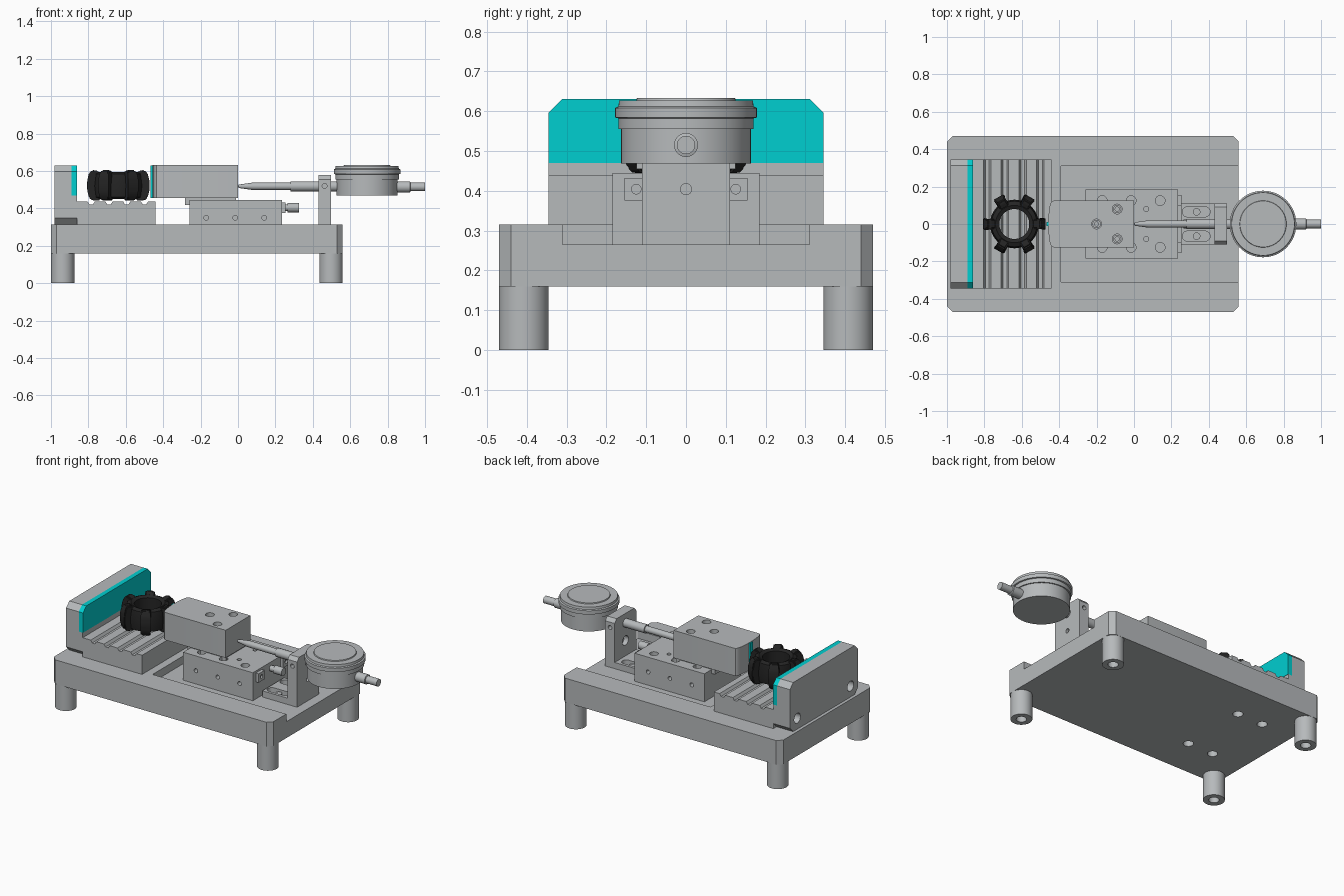
import bpy, bmesh, math
from mathutils import Matrix, Vector

cube = bpy.data.objects.get("Cube")
if cube:
    bpy.data.objects.remove(cube, do_unlink=True)


def material(name, rgb):
    m = bpy.data.materials.new(name)
    m.use_nodes = True
    m.diffuse_color = (*rgb, 1)
    m.node_tree.nodes["Principled BSDF"].inputs["Base Color"].default_value = (*rgb, 1)
    return m


STEEL = material("steel grey", (0.47, 0.49, 0.50))
CYAN = material("cyan pad", (0.0, 0.62, 0.63))
RUBBER = material("black rubber", (0.018, 0.018, 0.018))
AXES = {"X": Matrix.Rotation(math.pi / 2, 4, "Y"),
        "Y": Matrix.Rotation(math.pi / 2, 4, "X"), "Z": Matrix()}


def finish(bm, name, mat):
    bmesh.ops.recalc_face_normals(bm, faces=bm.faces)
    me = bpy.data.meshes.new(name)
    bm.to_mesh(me)
    bm.free()
    ob = bpy.data.objects.new(name, me)
    bpy.context.collection.objects.link(ob)
    if mat:
        me.materials.append(mat)
    return ob


def prism(name, pts, axis, lo, hi, mat=STEEL):
    """Extrude a 2D outline along an axis; X uses (y, z), Y uses (x, z), Z uses (x, y)."""
    put = {"X": lambda p, d: (d, *p), "Y": lambda p, d: (p[0], d, p[1]),
           "Z": lambda p, d: (*p, d)}[axis]
    bm = bmesh.new()
    face = bm.faces.new([bm.verts.new(put(p, lo)) for p in pts])
    new = bmesh.ops.extrude_face_region(bm, geom=[face])["geom"]
    move = Vector(put((0, 0), hi - lo))
    bmesh.ops.translate(bm, vec=move, verts=[v for v in new if isinstance(v, bmesh.types.BMVert)])
    return finish(bm, name, mat)


def box(name, x, y, z, mat=STEEL):
    return prism(name, [(x[0], y[0]), (x[1], y[0]), (x[1], y[1]), (x[0], y[1])], "Z", *z, mat)


def smooth(ob, angle=35):
    bpy.ops.object.select_all(action="DESELECT")
    ob.select_set(True)
    bpy.context.view_layer.objects.active = ob
    bpy.ops.object.shade_smooth_by_angle(angle=math.radians(angle))


def lathe(name, profile, center, axis="Z", mat=STEEL, sides=48):
    """Spin (radius, height) points around an axis; radius 0 ends close the shape."""
    bm = bmesh.new()
    vs = [bm.verts.new((r, 0, h)) for r, h in profile]
    edges = [bm.edges.new(e) for e in zip(vs, vs[1:])]
    bmesh.ops.spin(bm, geom=vs + edges, axis=(0, 0, 1), cent=(0, 0, 0),
                   angle=math.tau, steps=sides, use_duplicate=False)
    bmesh.ops.remove_doubles(bm, verts=bm.verts, dist=1e-5)
    bmesh.ops.transform(bm, matrix=Matrix.Translation(center) @ AXES[axis], verts=bm.verts)
    ob = finish(bm, name, mat)
    if mat:
        smooth(ob)
    return ob


def hole(center, r, depth, axis="Z"):
    """Cylinder cutter centred on a point, with half length depth."""
    return lathe("cutter", [(0, -depth), (r, -depth), (r, depth), (0, depth)],
                 center, axis, None, 24)


def cut(ob, cutters):
    bpy.context.view_layer.objects.active = ob
    for c in cutters:
        mod = ob.modifiers.new("cut", "BOOLEAN")
        mod.object, mod.operation, mod.solver = c, "DIFFERENCE", "EXACT"
        bpy.ops.object.modifier_apply(modifier=mod.name)
        bpy.data.objects.remove(c, do_unlink=True)
    smooth(ob, 25)


def chamfered(x0, x1, y0, y1, c):
    return [(x0 + c, y0), (x1 - c, y0), (x1, y0 + c), (x1, y1 - c),
            (x1 - c, y1), (x0 + c, y1), (x0, y1 - c), (x0, y0 + c)]


# Base plate with a long open recess and mounting holes underneath
base = prism("base_plate", chamfered(-1, 0.56, -0.47, 0.47, 0.03), "Z", 0.16, 0.315)
cut(base, [box("cutter", (-0.39, 0.7), (-0.31, 0.31), (0.265, 0.4), None)]
    + [hole((x, y, 0.16), 0.03, 0.08) for x in (-0.77, -0.59) for y in (-0.22, 0.22)])

# Four hollow feet
for x, side in ((-0.9375, "left"), (0.4975, "right")):
    for y, end in ((-0.4075, "front"), (0.4075, "back")):
        lathe(f"foot_{end}_{side}", [(0, 0.05), (0.03, 0.05), (0.03, 0), (0.0625, 0),
                                     (0.0625, 0.16), (0, 0.16)], (x, y, 0))

# Fixed jaw: chamfered wall, grooved bed and cyan facing
wall = prism("jaw_wall", chamfered(-0.345, 0.345, 0.315, 0.63, 0.033), "X", -0.98, -0.89)
cut(wall, [hole((-0.98, y, 0.385), 0.032, 0.05, "X") for y in (-0.27, 0.27)])
lower = [(-0.312, 0.315), (0.312, 0.315), (0.345, 0.348), (0.345, 0.47),
         (-0.345, 0.47), (-0.345, 0.348)]
prism("jaw_wall_foot", lower, "X", -0.89, -0.862)
facing = [(-0.345, 0.47), (0.345, 0.47), (0.345, 0.597), (0.312, 0.63),
          (-0.312, 0.63), (-0.345, 0.597)]
prism("jaw_facing", facing, "X", -0.89, -0.86, CYAN)
bed = [(-0.862, 0.315), (-0.44, 0.315), (-0.44, 0.438)]
for x in (-0.50, -0.595, -0.69, -0.785):
    bed += [(x + 0.02, 0.438), (x + 0.01, 0.422), (x - 0.01, 0.422), (x - 0.02, 0.438)]
prism("jaw_bed", bed + [(-0.862, 0.438)], "Y", -0.345, 0.345)

# Lobed rubber wheel clamped between the jaws
WX = -0.64
lathe("wheel_ring", [(0.08, 0.46), (0.1, 0.45), (0.122, 0.46), (0.13, 0.52), (0.122, 0.585),
                     (0.1, 0.595), (0.08, 0.585), (0.08, 0.46)], (WX, 0, 0), mat=RUBBER)
lobe = [(0.095, 0.442), (0.14, 0.442), (0.157, 0.458), (0.167, 0.5), (0.167, 0.545),
        (0.157, 0.588), (0.14, 0.605), (0.11, 0.602), (0.095, 0.585)]
for i in range(6):
    ob = prism(f"wheel_lobe_{i + 1}", lobe, "Y", -0.036, 0.036, RUBBER)
    bm = bmesh.new()
    bm.from_mesh(ob.data)
    for v in bm.verts:
        v.co.y *= 1 - 0.35 * (abs(v.co.z - 0.523) / 0.082) ** 3
    bmesh.ops.bevel(bm, geom=bm.edges[:], offset=0.006, segments=2, affect="EDGES")
    bmesh.ops.transform(bm, matrix=Matrix.Translation((WX, 0, 0))
                        @ Matrix.Rotation(i * math.pi / 3, 4, "Z"), verts=bm.verts)
    bm.to_mesh(ob.data)
    bm.free()
    smooth(ob, 50)

# Moving jaw with a curved nose, bolt holes and a thin cyan contact strip
nose = [(-0.425 - 0.033 * math.cos(t) ** 0.6, 0.125 * math.sin(t))
        for t in [math.radians(a) for a in range(80, -81, -10)]]
slider = prism("moving_jaw", [(0, -0.125), (0, 0.125), (-0.425, 0.125)] + nose
               + [(-0.425, -0.125)], "Z", 0.455, 0.632)
bolts = [(-0.2, 0), (-0.09, 0.08), (-0.09, -0.08)]
cut(slider, [hole((x, y, 0.632), 0.026, 0.06) for x, y in bolts])
for i, (x, y) in enumerate(bolts):
    lathe(f"jaw_bolt_{i + 1}", [(0.011, 0.565), (0.011, 0.59), (0.022, 0.59), (0.022, 0.565)],
          (x, y, 0))
box("contact_strip", (-0.467, -0.455), (-0.012, 0.012), (0.455, 0.63), CYAN)

# Linear slide carriage
carriage = box("slide_body", (-0.26, 0.235), (-0.185, 0.185), (0.265, 0.445))
rows = [(-0.17, 0.125), (-0.015, 0.125), (0.14, 0.125)]
cut(carriage, [hole((x, s * y, 0.445), 0.026, 0.04) for x, y in rows for s in (1, -1)]
    + [hole((x, s * 0.185, 0.35), 0.013, 0.04, "Y") for x, y in rows for s in (1, -1)]
    + [hole((0.065, s * 0.08, 0.445), 0.013, 0.03) for s in (1, -1)])
box("slide_table", (-0.283, -0.01), (-0.11, 0.11), (0.418, 0.456))
for s, side in ((-1, "front"), (1, "back")):
    tab = box(f"end_stop_{side}", (0.235, 0.255), (s * 0.125 - 0.03, s * 0.125 + 0.03),
              (0.375, 0.432))
    cut(tab, [hole((0.255, s * 0.125, 0.404), 0.012, 0.01, "X")])
lathe("adjuster_screw", [(0, 0.235), (0.018, 0.235), (0.018, 0.265), (0.025, 0.265),
                         (0.025, 0.325), (0, 0.325)], (0, 0, 0.404), "X")

# Gauge bracket: slotted foot and drilled upright
foot = box("bracket_foot", (0.25, 0.43), (-0.11, 0.11), (0.265, 0.305))
slots = []
for s in (-1, 1):
    arc = [(0.285, 0.38)[k] + 0.027 * math.cos(a * math.pi / 8 + (1 - k) * math.pi)
           for k in (0, 1) for a in range(-4, 5)]
    yy = [s * 0.065 + 0.027 * math.sin(a * math.pi / 8 + (1 - k) * math.pi)
          for k in (0, 1) for a in range(-4, 5)]
    slots.append(prism("cutter", list(zip(arc, yy)), "Z", 0.25, 0.33, None))
cut(foot, slots)
for s, side in ((-1, "front"), (1, "back")):
    lathe(f"bracket_bolt_{side}", [(0, 0.265), (0.02, 0.265), (0.02, 0.295), (0, 0.295)],
          (0.335, s * 0.065, 0))
upright = prism("bracket_upright", [(-0.11, 0.265), (0.11, 0.265), (0.11, 0.555),
                                    (0.09, 0.578), (-0.09, 0.578), (-0.11, 0.555)],
                "X", 0.43, 0.497)
cut(upright, [hole((0.46, 0, 0.404), 0.014, 0.1, "X"), hole((0.43, 0, 0.404), 0.03, 0.03, "X")]
    + [hole((0.463, s * 0.11, 0.52), 0.013, 0.03, "Y") for s in (1, -1)])

# Dial gauge: plunger, stem, round body and end cap
lathe("gauge_plunger", [(0, 0), (0.009, 0.003), (0.02, 0.08), (0.02, 0.28), (0.027, 0.28),
                        (0.027, 0.55), (0, 0.55)], (0, 0, 0.518), "X")
lathe("gauge_body", [(0, 0.468), (0.163, 0.468), (0.163, 0.555), (0.17, 0.555), (0.17, 0.582),
                     (0.178, 0.584), (0.178, 0.608), (0.17, 0.612), (0.168, 0.627),
                     (0.125, 0.627), (0.123, 0.633), (0, 0.633)], (0.69, 0, 0), sides=64)
lathe("gauge_end_cap", [(0, 0.83), (0.03, 0.83), (0.03, 0.92), (0.023, 0.922), (0.023, 1.0),
                        (0, 1.0)], (0, 0, 0.515), "X")
